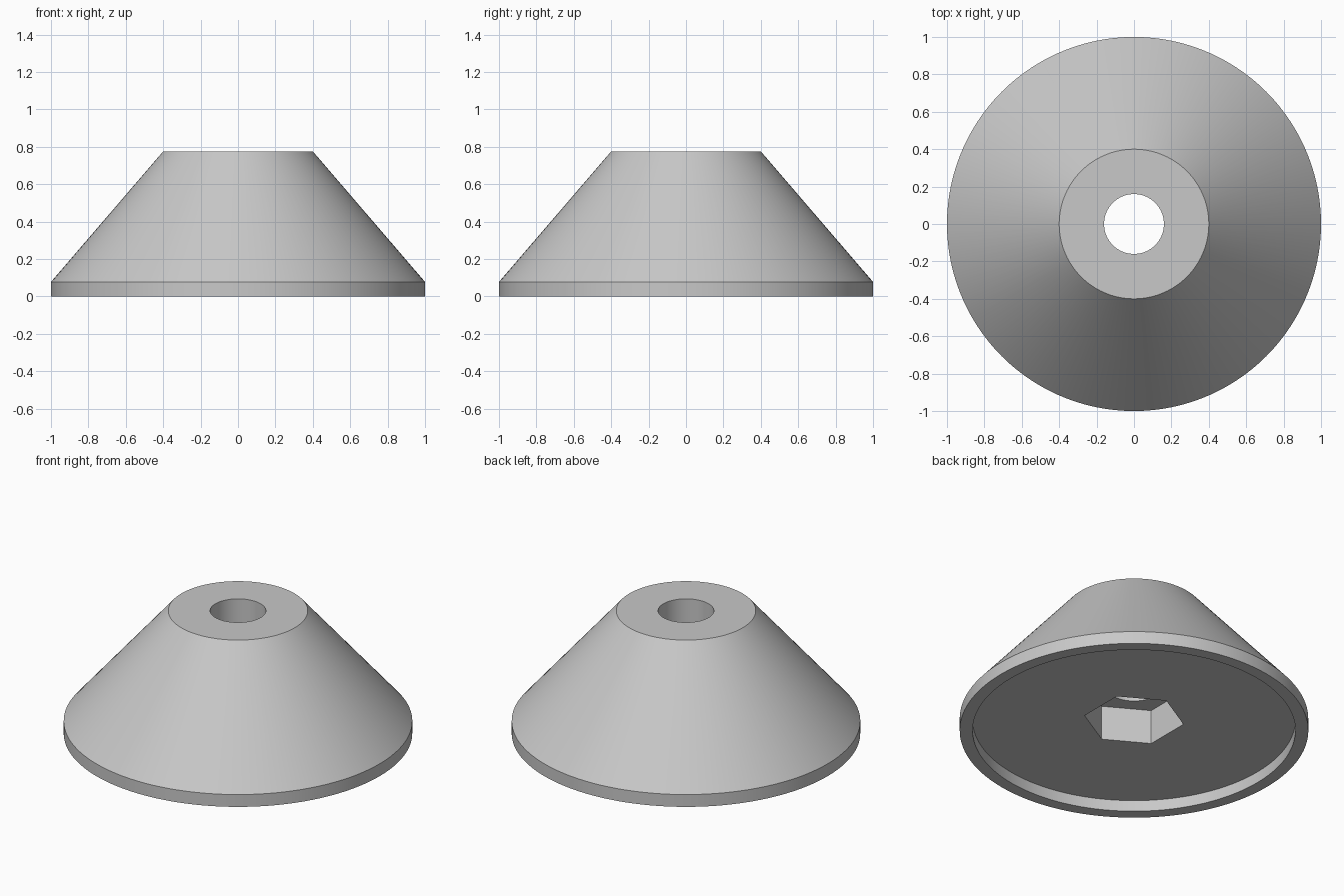
import bpy
import bmesh
from math import cos, sin, pi, radians

default_cube = bpy.data.objects.get("Cube")
if default_cube:
    bpy.data.objects.remove(default_cube, do_unlink=True)

grey = bpy.data.materials.new("light_grey")
grey.use_nodes = True
colour = (0.58, 0.58, 0.58, 1)
grey.diffuse_color = colour
grey.node_tree.nodes["Principled BSDF"].inputs["Base Color"].default_value = colour


def lathe(name, profile, sides):
    """Turn a closed (radius, height) profile about the z axis."""
    bm = bmesh.new()
    rings = []
    for i in range(sides):
        a = pi / 2 + 2 * pi * i / sides
        rings.append([bm.verts.new((r * cos(a), r * sin(a), z)) for r, z in profile])
    n = len(profile)
    for i in range(sides):
        here, after = rings[i], rings[(i + 1) % sides]
        for j in range(n):
            k = (j + 1) % n
            bm.faces.new((here[j], after[j], after[k], here[k]))
    bmesh.ops.recalc_face_normals(bm, faces=bm.faces)
    mesh = bpy.data.meshes.new(name)
    bm.to_mesh(mesh)
    bm.free()
    mesh.materials.append(grey)
    obj = bpy.data.objects.new(name, mesh)
    bpy.context.collection.objects.link(obj)
    return obj


TOP, RIM, RECESS, POCKET = 0.776, 0.078, 0.07, 0.288
BORE, HEX = 0.16, 0.288

# Conical body with rim, shallow underside recess and central bore
body = lathe("cone_body", [
    (BORE, TOP), (0.4, TOP), (1, RIM), (1, 0),
    (0.926, 0), (0.926, RECESS), (BORE, RECESS)], 120)

# Hexagonal nut pocket cut up from the recess
cutter = lathe("hex_pocket_cutter", [
    (BORE / 2, -0.1), (HEX, -0.1), (HEX, POCKET), (BORE / 2, POCKET)], 6)
cutter.hide_render = True

cut = body.modifiers.new("hex_pocket", "BOOLEAN")
cut.operation = "DIFFERENCE"
cut.solver = "EXACT"
cut.object = cutter

bpy.ops.object.select_all(action="DESELECT")
body.select_set(True)
bpy.context.view_layer.objects.active = body
bpy.ops.object.modifier_apply(modifier=cut.name)
bpy.data.objects.remove(cutter, do_unlink=True)

bpy.ops.object.shade_smooth_by_angle(angle=radians(30))
